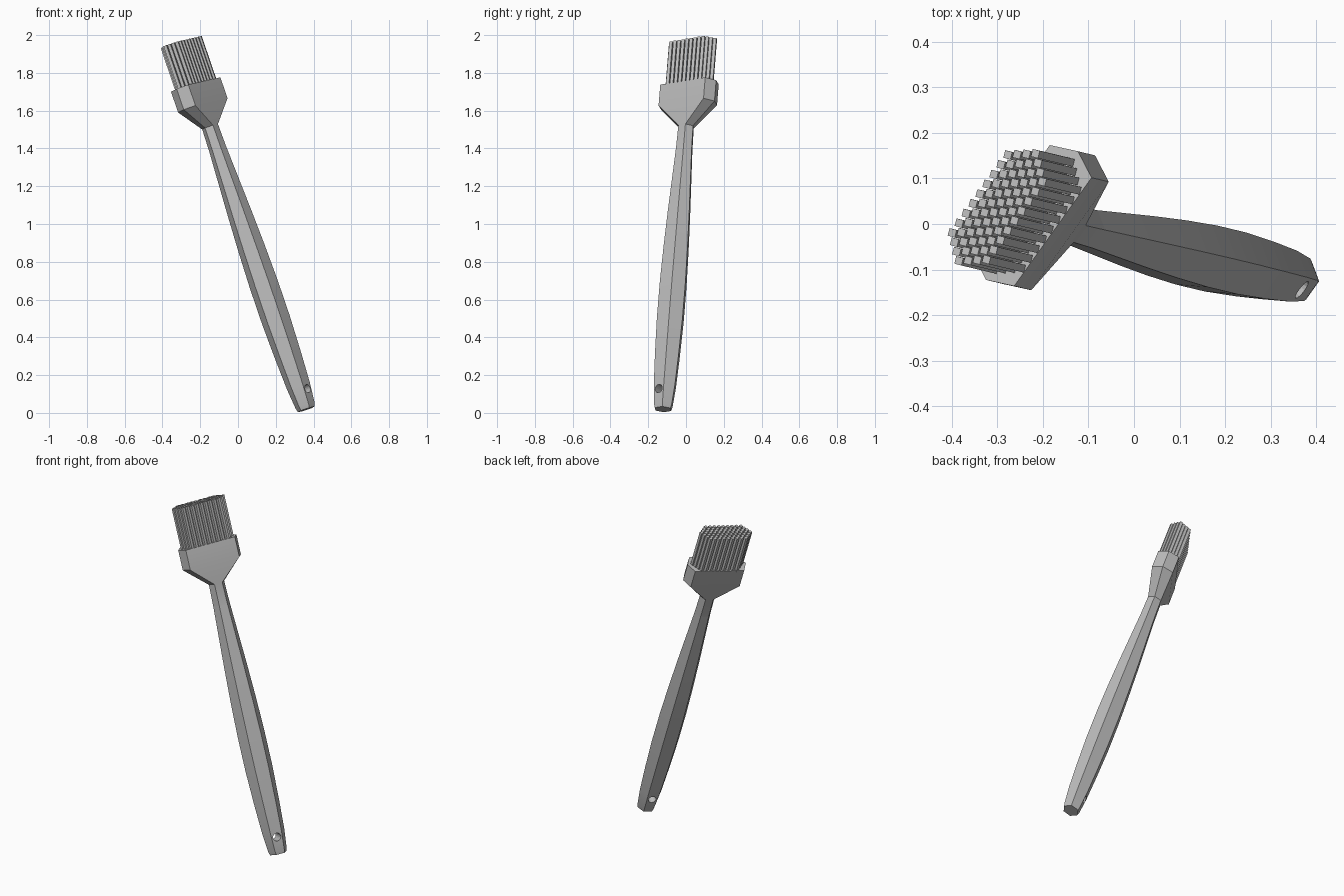
import bpy, bmesh, math
from mathutils import Matrix, Vector

cube = bpy.data.objects.get("Cube")
if cube:
    bpy.data.objects.remove(cube, do_unlink=True)

# Tilted frame: local z runs up the handle, local y across the wide side
axis = Vector((-0.3216, 0.0771, 0.9437)).normalized()
thin = Vector((0.577, 0.808, 0.131)).cross(axis).normalized()
wide = axis.cross(thin)
frame = Matrix((thin, wide, axis)).transposed().to_4x4()
frame.translation = (0.362, -0.122, 0.019)

grey = bpy.data.materials.new("grey")
grey.use_nodes = True
colour = (0.5, 0.5, 0.5, 1)
grey.diffuse_color = colour
grey.node_tree.nodes["Principled BSDF"].inputs["Base Color"].default_value = colour


def add_object(name, bm):
    bmesh.ops.recalc_face_normals(bm, faces=bm.faces[:])
    mesh = bpy.data.meshes.new(name)
    bm.to_mesh(mesh)
    bm.free()
    mesh.materials.append(grey)
    ob = bpy.data.objects.new(name, mesh)
    ob.matrix_world = frame
    bpy.context.collection.objects.link(ob)
    return ob


def hexagon(end, corner, half):
    return [(0, end), (half, corner), (half, -corner),
            (0, -end), (-half, -corner), (-half, corner)]


def loft(bm, rings):
    """Skin closed (height, outline) rings and cap both ends."""
    loops = [[bm.verts.new((x, y, z)) for x, y in pts] for z, pts in rings]
    for low, high in zip(loops, loops[1:]):
        n = len(low)
        for i in range(n):
            j = (i + 1) % n
            bm.faces.new((low[i], low[j], high[j], high[i]))
    bm.faces.new(loops[0][::-1])
    bm.faces.new(loops[-1])


def grip(z, r):
    return z, hexagon(r, r * 0.5, r * 0.82)


def smooth(ob):
    bpy.ops.object.select_all(action='DESELECT')
    ob.select_set(True)
    bpy.context.view_layer.objects.active = ob
    bpy.ops.object.shade_smooth_by_angle(angle=math.radians(30))


# Handle, swelling towards the lower half
bm = bmesh.new()
loft(bm, [grip(z, r) for z, r in (
    (0, 0.049), (0.02, 0.055), (0.13, 0.066), (0.3, 0.074), (0.5, 0.08),
    (0.7, 0.08), (0.9, 0.075), (1.1, 0.067), (1.3, 0.057), (1.46, 0.049))])
handle = add_object("handle", bm)
smooth(handle)

# Hanging hole through the thin direction
bm = bmesh.new()
bmesh.ops.create_cone(bm, cap_ends=True, segments=16, radius1=0.023, radius2=0.023,
                      depth=0.3, matrix=Matrix.Translation((0, 0, 0.1))
                      @ Matrix.Rotation(math.pi / 2, 4, 'Y'))
cutter = add_object("hole_cutter", bm)
cutter.hide_render = True
cutter.hide_viewport = True
cut = handle.modifiers.new("hanging_hole", 'BOOLEAN')
cut.operation = 'DIFFERENCE'
cut.solver = 'EXACT'
cut.object = cutter

# Neck flaring into the flat bristle holder
bm = bmesh.new()
holder = hexagon(0.175, 0.1475, 0.061)
loft(bm, [grip(1.46, 0.049), grip(1.585, 0.046), (1.705, holder), (1.822, holder)])
smooth(add_object("bristle_holder", bm))

# Square bristles in staggered rows filling a smaller hexagon
bm = bmesh.new()
end, corner, half, size = 0.152, 0.122, 0.05, 0.0085
turn = Matrix.Rotation(math.radians(22), 2)
square = [turn @ Vector(p) * size for p in ((-1, -1), (1, -1), (1, 1), (-1, 1))]
rows, pitch = 7, 0.0265
for row in range(rows):
    x = half * (2 * row / (rows - 1) - 1)
    reach = end - (end - corner) * abs(x) / half
    for col in range(-6, 7):
        y = (col + 0.5 * (row % 2)) * pitch
        if abs(y) <= reach:
            outline = [(x + p.x, y + p.y) for p in square]
            loft(bm, [(1.81, outline), (2.06, outline)])
add_object("bristles", bm)
